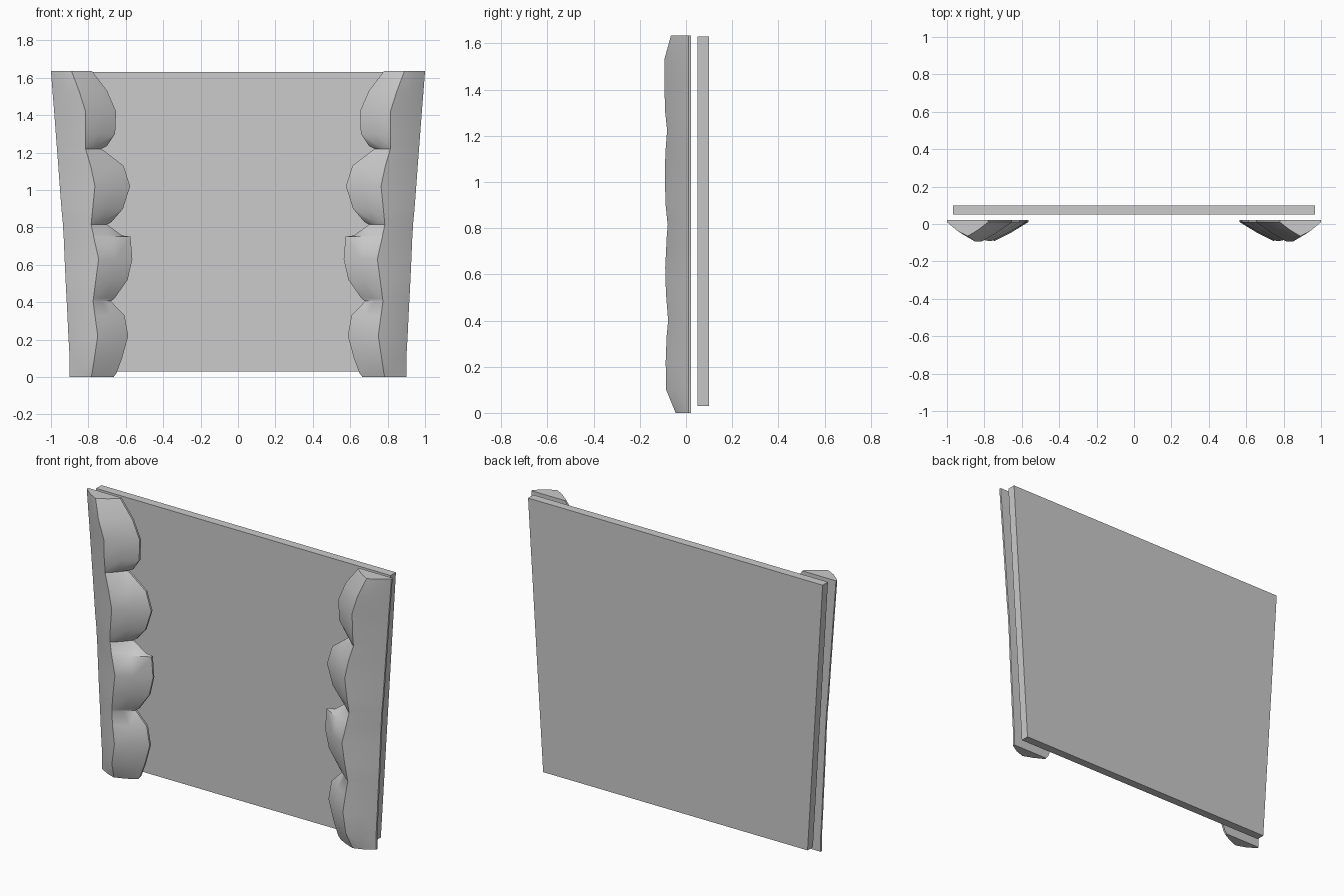
import bpy, bmesh, math

# Half-widths per level: z, outer edge, ridge x, ridge y, scalloped inner edge
ROWS = [
    (0.00, .900, .785, -.045, .665), (0.02, .900, .780, -.053, .650),
    (0.10, .900, .768, -.086, .620), (0.22, .907, .750, -.088, .587),
    (0.33, .912, .765, -.084, .607), (0.405, .916, .775, -.077, .680),
    (0.42, .917, .773, -.079, .660), (0.52, .922, .760, -.087, .590),
    (0.63, .927, .745, -.090, .565), (0.75, .932, .772, -.084, .575),
    (0.757, .933, .773, -.084, .620), (0.815, .936, .785, -.079, .700),
    (0.83, .937, .784, -.081, .675), (0.90, .944, .777, -.088, .615),
    (1.02, .953, .765, -.092, .577), (1.13, .961, .788, -.089, .612),
    (1.22, .968, .815, -.082, .730), (1.235, .969, .815, -.083, .700),
    (1.30, .974, .815, -.090, .657), (1.42, .983, .815, -.094, .652),
    (1.53, .992, .850, -.094, .700), (1.635, 1.00, .890, -.065, .780),
]


def add_object(name, rings):
    """Loft closed rings of points and cap both ends."""
    bm = bmesh.new()
    loops = [[bm.verts.new(p) for p in ring] for ring in rings]
    n = len(loops[0])
    for a, b in zip(loops, loops[1:]):
        for i in range(n):
            j = (i + 1) % n
            bm.faces.new((a[i], a[j], b[j], b[i]))
    bm.faces.new(loops[0])
    bm.faces.new(loops[-1])
    bmesh.ops.recalc_face_normals(bm, faces=bm.faces)
    mesh = bpy.data.meshes.new(name)
    bm.to_mesh(mesh)
    bm.free()
    obj = bpy.data.objects.new(name, mesh)
    bpy.context.collection.objects.link(obj)
    return obj


def post_ring(side, z, xo, xr, yr, xi):
    section = [(xo, .022), (xo, .010), (xr * .5 + xo * .5, yr * .55), (xr, yr),
               (xr * .5 + xi * .5, yr * .5), (xi, .010), (xi, .022)]
    return [(side * x, y, z) for x, y in section]


# Tapered back panel
add_object("back_panel", [
    [(-w, .05, z), (w, .05, z), (w, .10, z), (-w, .10, z)]
    for z, w in ((.03, .868), (1.63, .967))])

# Mirrored scalloped side posts
for side, label in ((-1, "left"), (1, "right")):
    post = add_object(label + "_scalloped_post", [post_ring(side, *r) for r in ROWS])
    bpy.ops.object.select_all(action='DESELECT')
    post.select_set(True)
    bpy.context.view_layer.objects.active = post
    bpy.ops.object.shade_smooth_by_angle(angle=math.radians(35))
